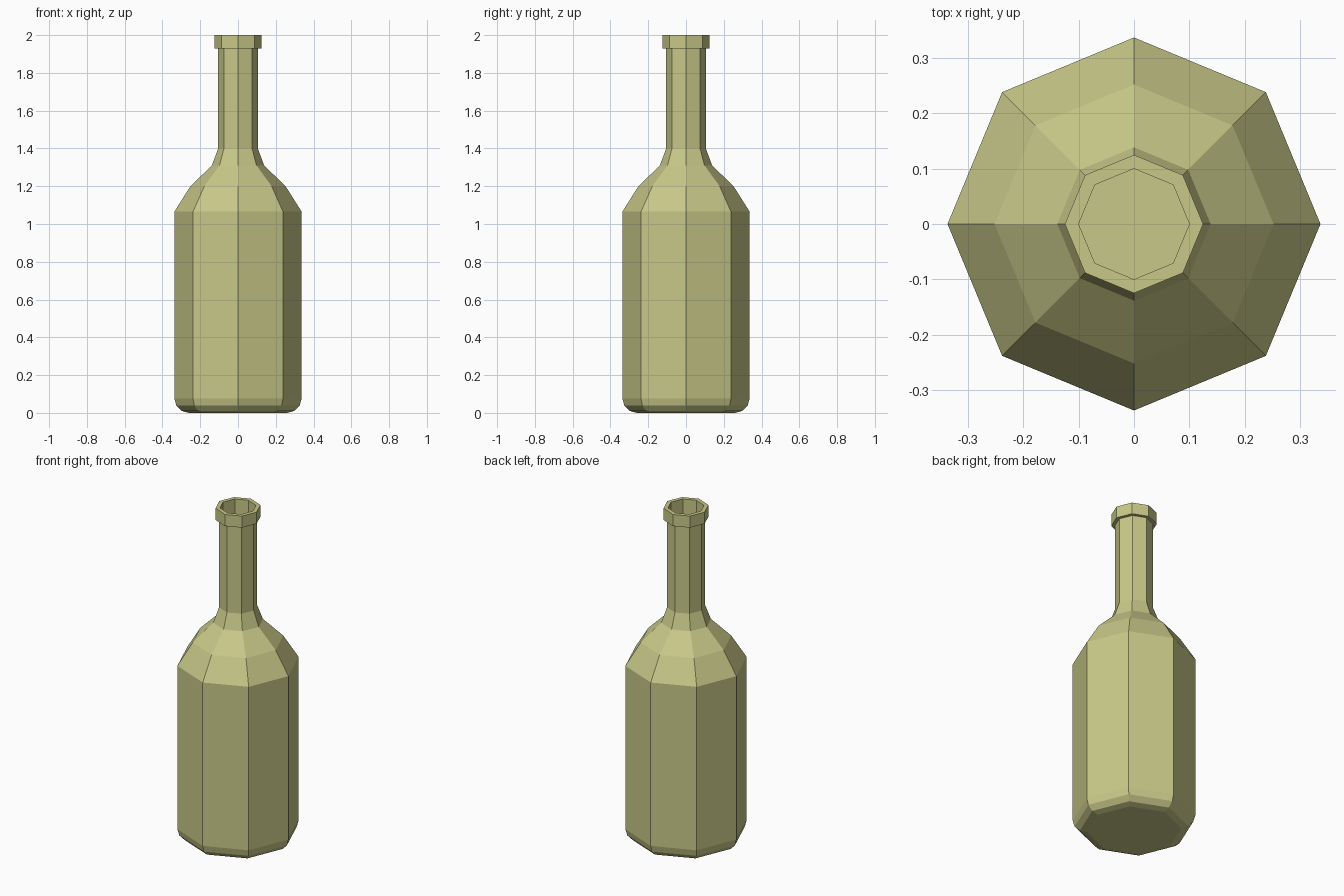
import bpy, bmesh, math

if "Cube" in bpy.data.objects:
    bpy.data.objects.remove(bpy.data.objects["Cube"])

SIDES = 8
WALL = 0.005

# olive glass colour
mat = bpy.data.materials.new("olive_glass")
mat.diffuse_color = (0.58, 0.58, 0.25, 1.0)
mat.use_nodes = True
mat.node_tree.nodes["Principled BSDF"].inputs["Base Color"].default_value = mat.diffuse_color

# rounded base edge: quarter circle in three steps
R, B = 0.337, 0.077
base = [(R - B + B * math.sin(math.radians(a)), B - B * math.cos(math.radians(a)))
        for a in (0, 30, 60, 90)]

# body, shoulder and neck
body = base + [(R, 1.065), (0.252, 1.2), (0.1385, 1.31), (0.105, 1.4)]
lip = [(0.105, 1.93), (0.125, 1.93), (0.125, 2.0), (0.1, 2.0)]

# thin inner wall, from the neck back down to the floor
inner = [(r - WALL, max(z, WALL)) for r, z in reversed(body)]
profile = body + lip + inner


def lathe(name, points):
    bm = bmesh.new()
    rings = [[bm.verts.new((r * math.cos(math.tau * i / SIDES),
                            r * math.sin(math.tau * i / SIDES), z))
              for i in range(SIDES)] for r, z in points]
    for low, high in zip(rings, rings[1:]):
        for i in range(SIDES):
            j = (i + 1) % SIDES
            bm.faces.new((low[i], low[j], high[j], high[i]))
    bm.faces.new(list(reversed(rings[0])))   # underside
    bm.faces.new(rings[-1])                  # inside floor
    mesh = bpy.data.meshes.new(name)
    bm.to_mesh(mesh)
    bm.free()
    mesh.materials.append(mat)
    obj = bpy.data.objects.new(name, mesh)
    bpy.context.collection.objects.link(obj)
    return obj


lathe("bottle", profile)
